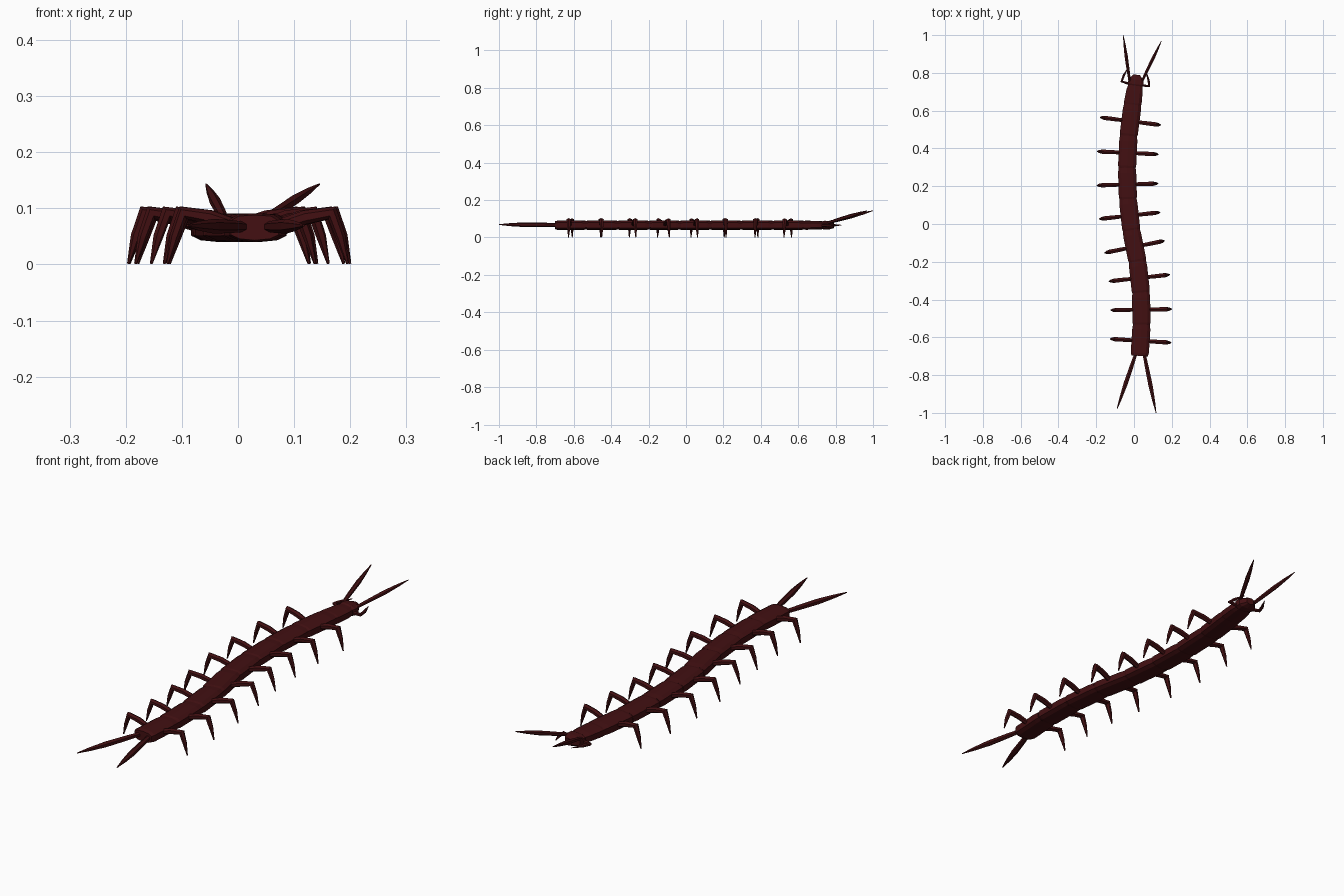
import bpy, bmesh, math
from mathutils import Vector

cube = bpy.data.objects.get("Cube")
if cube:
    bpy.data.objects.remove(cube, do_unlink=True)


def make_material(name, color):
    m = bpy.data.materials.new(name)
    m.use_nodes = True
    m.diffuse_color = color
    m.node_tree.nodes["Principled BSDF"].inputs["Base Color"].default_value = color
    return m


shell = make_material("dark red shell", (0.055, 0.005, 0.006, 1))


def loft(name, rings):
    """Skin a list of equal-length point rings and cap both ends."""
    bm = bmesh.new()
    loops = [[bm.verts.new(p) for p in ring] for ring in rings]
    n = len(loops[0])
    for a, b in zip(loops, loops[1:]):
        for i in range(n):
            j = (i + 1) % n
            bm.faces.new((a[i], a[j], b[j], b[i]))
    bm.faces.new(loops[0])
    bm.faces.new(loops[-1])
    bmesh.ops.recalc_face_normals(bm, faces=bm.faces)
    mesh = bpy.data.meshes.new(name)
    bm.to_mesh(mesh)
    bm.free()
    mesh.materials.append(shell)
    obj = bpy.data.objects.new(name, mesh)
    bpy.context.collection.objects.link(obj)
    return obj


def limb(name, points, radii, sides=6):
    """Faceted tapering tube along a bent path."""
    points = [Vector(p) for p in points]
    rings = []
    for i, (p, r) in enumerate(zip(points, radii)):
        t = Vector()
        if i > 0:
            t += (p - points[i - 1]).normalized()
        if i < len(points) - 1:
            t += (points[i + 1] - p).normalized()
        t.normalize()
        side = t.cross(Vector((0, 0, 1))).normalized()
        up = side.cross(t)
        angles = [math.tau * (k + 0.5) / sides for k in range(sides)]
        rings.append([p + r * (side * math.cos(a) + up * math.sin(a)) for a in angles])
    return loft(name, rings)


# Flattened body cross-section: (sideways, height above body centre)
HALF = [(0.0, 0.026), (0.032, 0.024), (0.048, 0.014), (0.047, -0.014), (0.03, -0.022), (0.0, -0.025)]
PROFILE = HALF + [(-x, z) for x, z in HALF[-2:0:-1]]
MID_Z = 0.065


def plate(name, a, b, steps):
    """Body plate from a to b; steps are (fraction, width scale, height scale)."""
    d = (b - a).normalized()
    right = Vector((d.y, -d.x, 0))
    rings = []
    for f, w, h in steps:
        c = a.lerp(b, f)
        rings.append([c + right * x * w + Vector((0, 0, z * h)) for x, z in PROFILE])
    return loft(name, rings)


# Joints along the winding body, tail to head
JOINTS = [Vector((x, y, MID_Z)) for x, y in (
    (0.03, -0.695), (0.04, -0.535), (0.037, -0.365), (0.019, -0.2), (-0.014, -0.035),
    (-0.032, 0.13), (-0.037, 0.295), (-0.029, 0.465), (-0.008, 0.63), (0.008, 0.74))]
SEGMENT = [(-0.02, 0.9, 0.88), (0.08, 1, 1), (0.85, 1, 1), (1.02, 0.94, 0.92)]
NECK = [(-0.02, 0.92, 0.9), (0.1, 0.98, 0.96), (0.7, 0.9, 0.9), (1, 0.75, 0.8)]

for i, (a, b) in enumerate(zip(JOINTS, JOINTS[1:])):
    if i == len(JOINTS) - 2:
        plate("neck_segment", a, b, NECK)
        break
    plate(f"body_segment_{i + 1}", a, b, SEGMENT)
    # One pair of bent legs per segment
    d = (b - a).normalized()
    right = Vector((d.y, -d.x, 0))
    c = a.lerp(b, 0.48)
    c.z = 0
    for side, label in ((1, "left"), (-1, "right")):
        out = right * side
        path = [c + out * r + Vector((0, 0, z))
                for r, z in ((0.035, 0.068), (0.085, 0.084), (0.133, 0.092), (0.148, 0.05), (0.161, 0.001))]
        limb(f"{label}_leg_{i + 1}", path, (0.011, 0.0125, 0.013, 0.009, 0.0025))

# Head
plate("head", JOINTS[-1], JOINTS[-1] + Vector((0.007, 0.05, 0)),
      [(-0.3, 0.72, 0.7), (0, 0.88, 0.95), (0.5, 0.82, 0.9), (1, 0.35, 0.6)])


def spindle(name, a, b, r):
    a, b = Vector(a), Vector(b)
    limb(name, [a.lerp(b, f) for f in (0, 0.25, 0.55, 0.8, 1)],
         [r * 0.7, r * 0.9, r, r * 0.65, r * 0.15])


# Antennae
spindle("right_antenna", (-0.022, 0.75, 0.077), (-0.057, 1.0, 0.143), 0.01)
spindle("left_antenna", (0.042, 0.755, 0.077), (0.145, 0.968, 0.143), 0.01)

# Trailing tail legs
spindle("right_tail_leg", (0.012, -0.68, 0.067), (-0.09, -0.98, 0.069), 0.013)
spindle("left_tail_leg", (0.052, -0.68, 0.067), (0.117, -1.0, 0.069), 0.013)

# Hooked jaws beside the head
limb("right_jaw", [(-0.02, 0.74, 0.06), (-0.065, 0.755, 0.064), (-0.055, 0.785, 0.065), (-0.03, 0.83, 0.066)],
     (0.008, 0.008, 0.007, 0.0015))
limb("left_jaw", [(0.035, 0.735, 0.06), (0.08, 0.73, 0.064), (0.077, 0.762, 0.065), (0.063, 0.808, 0.066)],
     (0.008, 0.008, 0.007, 0.0015))
